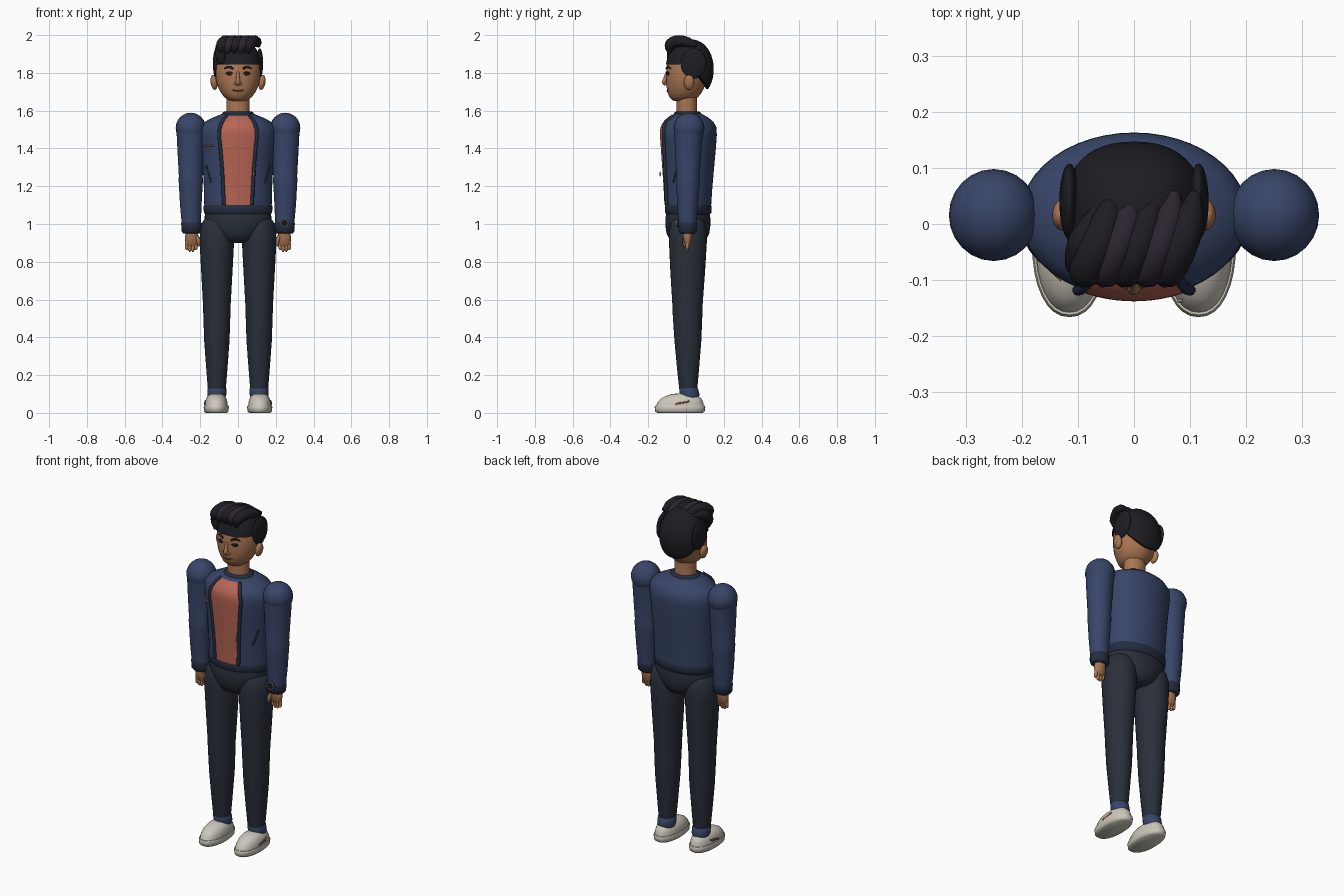
import bpy, bmesh, math
from mathutils import Vector

if "Cube" in bpy.data.objects:
    bpy.data.objects.remove(bpy.data.objects["Cube"])


def mat(name, *rgb):
    m = bpy.data.materials.new(name)
    m.diffuse_color = (*rgb, 1)
    m.use_nodes = True
    m.node_tree.nodes["Principled BSDF"].inputs["Base Color"].default_value = m.diffuse_color
    return m


NAVY = mat("navy", .04, .06, .14)
TRIM = mat("dark navy", .018, .026, .05)
TROUSER = mat("trouser", .022, .028, .042)
CORAL = mat("coral", .48, .13, .09)
SKIN = mat("skin", .40, .18, .085)
HAIR = mat("hair", .013, .012, .016)
HAIR2 = mat("hair highlight", .025, .018, .03)
DARK = mat("dark", .01, .008, .008)
LIP = mat("lip", .16, .05, .035)
SHOE = mat("off white", .6, .57, .49)
METAL = mat("metal", .5, .5, .5)


def finish(ob, material):
    ob.data.materials.append(material)
    bpy.ops.object.select_all(action='DESELECT')
    ob.select_set(True)
    bpy.context.view_layer.objects.active = ob
    bpy.ops.object.shade_smooth_by_angle(angle=math.radians(50))
    return ob


def skin_rings(name, rings, material, closed=True):
    """Bridge equal-length point rings; closed rings also get end caps."""
    bm = bmesh.new()
    vs = [[bm.verts.new(p) for p in r] for r in rings]
    n = len(vs[0])
    for a, b in zip(vs, vs[1:]):
        for i in range(n if closed else n - 1):
            j = (i + 1) % n
            bm.faces.new((a[i], a[j], b[j], b[i]))
    if closed:
        bm.faces.new(vs[0][::-1])
        bm.faces.new(vs[-1])
        bmesh.ops.recalc_face_normals(bm, faces=bm.faces)
    me = bpy.data.meshes.new(name)
    bm.to_mesh(me)
    bm.free()
    ob = bpy.data.objects.new(name, me)
    bpy.context.collection.objects.link(ob)
    return finish(ob, material)


def loft(name, rows, material, seg=32, n=2.0):
    """rows: (z, centre x, centre y, radius x, radius y), superellipse sections."""
    def pw(c):
        return math.copysign(abs(c) ** (2 / n), c)
    rings = []
    for z, cx, cy, rx, ry in rows:
        angs = [2 * math.pi * i / seg for i in range(seg)]
        rings.append([(cx + rx * pw(math.cos(a)), cy + ry * pw(math.sin(a)), z) for a in angs])
    return skin_rings(name, rings, material)


def ball(name, loc, r, material, rot=(0, 0, 0), seg=24):
    bpy.ops.mesh.primitive_uv_sphere_add(segments=seg, ring_count=seg // 2, location=loc, rotation=rot)
    ob = bpy.context.object
    ob.name = name
    ob.scale = r
    return finish(ob, material)


def tube(name, pts, r, material, radii=None):
    cu = bpy.data.curves.new(name, 'CURVE')
    cu.dimensions = '3D'
    cu.bevel_depth, cu.bevel_resolution, cu.resolution_u = r, 3, 5
    cu.use_fill_caps = True
    sp = cu.splines.new('BEZIER')
    sp.bezier_points.add(len(pts) - 1)
    for i, (bp, p) in enumerate(zip(sp.bezier_points, pts)):
        bp.co = p
        bp.handle_left_type = bp.handle_right_type = 'AUTO'
        bp.radius = radii[i] if radii else 1
    ob = bpy.data.objects.new(name, cu)
    bpy.context.collection.objects.link(ob)
    bpy.ops.object.select_all(action='DESELECT')
    ob.select_set(True)
    bpy.context.view_layer.objects.active = ob
    bpy.ops.object.convert(target='MESH')
    return finish(bpy.context.object, material)


def interp(table, z):
    for a, b in zip(table, table[1:]):
        if z <= b[0]:
            t = (z - a[0]) / (b[0] - a[0])
            return [p + (q - p) * t for p, q in zip(a, b)]
    return table[-1]


# jacket body, hem and collar
TORSO = [(1.08, 0, .012, .178, .12), (1.2, 0, .013, .181, .127), (1.3, 0, .014, .186, .135),
         (1.4, 0, .015, .195, .143), (1.47, 0, .015, .203, .148), (1.51, 0, .015, .201, .147),
         (1.54, 0, .014, .178, .132), (1.565, 0, .012, .13, .104), (1.585, 0, .01, .08, .07)]
loft("jacket_body", TORSO, NAVY, 48)
loft("jacket_hem", [(1.05, 0, .012, .172, .115), (1.06, 0, .012, .181, .122),
                    (1.095, 0, .012, .182, .124), (1.105, 0, .012, .176, .118)], TRIM, 48)
loft("jacket_collar", [(1.56, 0, .008, .09, .078), (1.575, 0, .008, .088, .075),
                       (1.592, 0, .008, .08, .068), (1.596, 0, .008, .07, .06)], TRIM)


def front(x, z, off=0.0):
    _, _, cy, rx, ry = interp(TORSO, z)
    return Vector((x, cy - ry * math.sqrt(max(0, 1 - (x / rx) ** 2)) - off, z))


# shirt panel and jacket opening edges
OPEN = [(1.1, .074), (1.3, .084), (1.48, .1), (1.535, .088), (1.572, .06)]
zs = [1.1 + .472 * i / 20 for i in range(21)]
skin_rings("shirt_front", [[front(interp(OPEN, z)[1] * (j / 6 - 1), z, .005) for j in range(13)]
                           for z in zs], CORAL, closed=False)
for s in (-1, 1):
    tube("jacket_edge", [front(s * interp(OPEN, z)[1], z, .004) for z in zs[::2]], .01, TRIM)
    tube("jacket_pocket", [front(s * .168, 1.31, .001), front(s * .143, 1.22, .001)], .005, TRIM)
tube("chest_pocket_trim", [front(-.175, 1.415, .004), front(-.127, 1.415, .004)], .005, CORAL)
ball("zip_pull", (.082, -.137, 1.265), (.005, .004, .013), METAL, seg=12)

# pelvis
loft("trouser_hips", [(1.07, 0, .01, .172, .112), (1.03, 0, .01, .178, .119), (.99, 0, .01, .165, .119),
                      (.95, 0, .01, .13, .113), (.915, 0, .01, .095, .095), (.9, 0, .01, .06, .06)], TROUSER)

for s in (-1, 1):
    # arm, elbow fold and cuff
    X = s * .25
    ball("shoulder", (X, .016, 1.508), (.08, .082, .081), NAVY)
    loft("sleeve", [(1.5, X, .014, .076, .076), (1.4, X, .012, .071, .071), (1.25, X, .01, .063, .062),
                    (1.235, X, .01, .065, .064), (1.21, X, .01, .063, .062), (1.1, X, .009, .057, .055),
                    (.99, s * .247, .008, .05, .047)], NAVY)
    loft("sleeve_cuff", [(1.012, s * .247, .008, .05, .046), (1.003, s * .247, .008, .054, .05),
                         (.96, s * .246, .008, .052, .048), (.95, s * .246, .008, .044, .038)], TRIM)
    # hand
    loft("palm", [(.96, s * .245, .008, .03, .026), (.93, s * .245, .008, .036, .024),
                  (.9, s * .245, .008, .034, .018), (.885, s * .245, .008, .026, .01)], SKIN, 20)
    for i in range(4):
        x = s * (.221 + .016 * i)
        end = .853 if i in (1, 2) else .862
        tube("finger", [(x, .008, .905), (x * 1.01, .007, .88), (x * 1.01, .004, end + .006),
                        (x * 1.01, .004, end)], .0095, SKIN, (1, 1, .85, .3))
    tube("thumb", [(s * .218, .0, .935), (s * .207, -.006, .905), (s * .208, -.008, .882)],
         .011, SKIN, (1, 1, .5))
    # leg and ankle cuff
    L = s * .112
    loft("trouser_leg", [(1.05, L, .01, .035, .04), (1.035, L, .01, .06, .07), (1.005, L, .01, .08, .09),
                         (.96, L, .01, .09, .1), (.9, L, .01, .091, .1), (.75, L, .009, .083, .092),
                         (.57, L, .008, .073, .08), (.53, L, .008, .072, .079), (.38, L, .01, .067, .071),
                         (.22, L, .011, .055, .057), (.12, L, .012, .047, .047)], TROUSER)
    loft("ankle_cuff", [(.135, L, .013, .045, .045), (.128, L, .014, .05, .05), (.095, L, .02, .05, .052),
                        (.075, L, .02, .044, .046)], NAVY)
    # shoe
    F = s * .115
    loft("shoe_sole", [(0, F, -.032, .056, .12), (.008, F, -.032, .064, .131), (.03, F, -.032, .067, .134),
                       (.038, F, -.032, .064, .13)], SHOE, 32, 2.2)
    loft("shoe_upper", [(.034, F, -.032, .061, .127), (.055, F, -.03, .06, .121), (.075, F, -.026, .054, .107),
                        (.09, F, -.02, .044, .085), (.1, F, -.014, .03, .06), (.103, F, -.01, .014, .03)],
         SHOE, 32, 2.2)
    for i in range(4):
        y = -.045 + .018 * i
        tube("shoe_accent", [(F + s * .061, y - .008, .045 + .003 * i), (F + s * .057, y + .008, .055 + .003 * i)],
             .004, CORAL)

# wrist watch
bpy.ops.mesh.primitive_cylinder_add(vertices=24, radius=.02, depth=.012, location=(.246, -.045, 1.003),
                                    rotation=(math.pi / 2, 0, 0))
bpy.context.object.name = "watch_face"
finish(bpy.context.object, DARK)
bpy.ops.mesh.primitive_torus_add(major_segments=24, minor_segments=8, major_radius=.02, minor_radius=.003,
                                 location=(.246, -.05, 1.003), rotation=(math.pi / 2, 0, 0))
bpy.context.object.name = "watch_bezel"
finish(bpy.context.object, METAL)

# neck and head
loft("neck", [(1.55, 0, .006, .065, .058), (1.6, 0, .005, .062, .054), (1.7, 0, .005, .062, .054)], SKIN)
HEAD = [(1.65, 0, -.02, .028, .035), (1.656, 0, -.018, .05, .055), (1.672, 0, -.012, .073, .076),
        (1.695, 0, -.007, .09, .09), (1.725, 0, -.003, .106, .1), (1.76, 0, 0, .115, .105),
        (1.8, 0, .003, .119, .108), (1.84, 0, .005, .118, .107), (1.88, 0, .01, .11, .1),
        (1.92, 0, .015, .085, .08), (1.95, 0, .02, .04, .04)]
loft("head", HEAD, SKIN, 40)


def face(x, z, off=0.0):
    _, _, cy, rx, ry = interp(HEAD, z)
    return Vector((x, cy - ry * math.sqrt(1 - (x / rx) ** 2) - off, z))


# face features and ears
for s in (-1, 1):
    ball("ear", (s * .127, .016, 1.75), (.018, .028, .04), SKIN, (0, s * .15, 0))
    ball("eye", face(s * .047, 1.793), (.014, .004, .008), DARK, (0, 0, s * .4), 16)
    tube("eyelid", [face(s * x, z, .002) for x, z in ((.028, 1.797), (.047, 1.806), (.066, 1.797))], .0025, DARK)
    tube("eyebrow", [face(s * x, z, .002) for x, z in ((.026, 1.822), (.048, 1.832), (.074, 1.822))],
         .006, HAIR, (.9, 1, .5))
    ball("nostril", face(s * .012, 1.742, .004), (.009, .009, .008), SKIN, seg=12)
tube("nose_bridge", [face(0, 1.805, -.004), face(0, 1.775, .004), face(0, 1.748, .01), face(0, 1.736, .004)],
     .012, SKIN, (.6, .8, 1.05, .6))
tube("mouth", [face(x, z, .001) for x, z in ((-.03, 1.711), (-.012, 1.705), (.012, 1.705), (.03, 1.711))],
     .004, LIP, (.5, 1, 1, .5))

# hair cap with a hairline that drops toward the back
rings = []
for k in range(17):
    ring = []
    for i in range(48):
        a = 2 * math.pi * i / 48
        d = math.sin(a)
        zl = 1.845 - (.13 * d ** .7 if d > 0 else 0)
        p = max(.03, min(k, 15) / 15) * math.acos((zl - 1.82) / .158)
        r = math.sin(p) ** .9 * (.88 if k == 16 else 1)
        cx = math.copysign(abs(math.cos(a)) ** .85, math.cos(a))
        cy = math.copysign(abs(d) ** .85, d)
        ring.append((.126 * r * cx, .02 + .127 * r * cy, 1.82 + .158 * math.cos(p)))
    rings.append(ring)
skin_rings("hair_cap", rings, HAIR)
for s in (-1, 1):
    ball("hair_side", (s * .115, .04, 1.85), (.018, .068, .08), HAIR)

# swept quiff strands
for i, x in enumerate((-.092, -.056, -.02, .018, .054)):
    tube("hair_strand", [(x + .055, .055, 1.945), (x + .045, .01, 1.962), (x + .025, -.045, 1.968),
                         (x + .005, -.085, 1.945), (x - .004, -.088, 1.905)],
         .032, HAIR2 if i % 2 else HAIR, (.35, .85, 1, .95, .35))
tube("hair_fringe_side", [(-.06, .03, 1.945), (-.085, -.03, 1.94), (-.092, -.07, 1.9), (-.085, -.082, 1.85)],
     .032, HAIR, (.4, 1, 1, .4))
